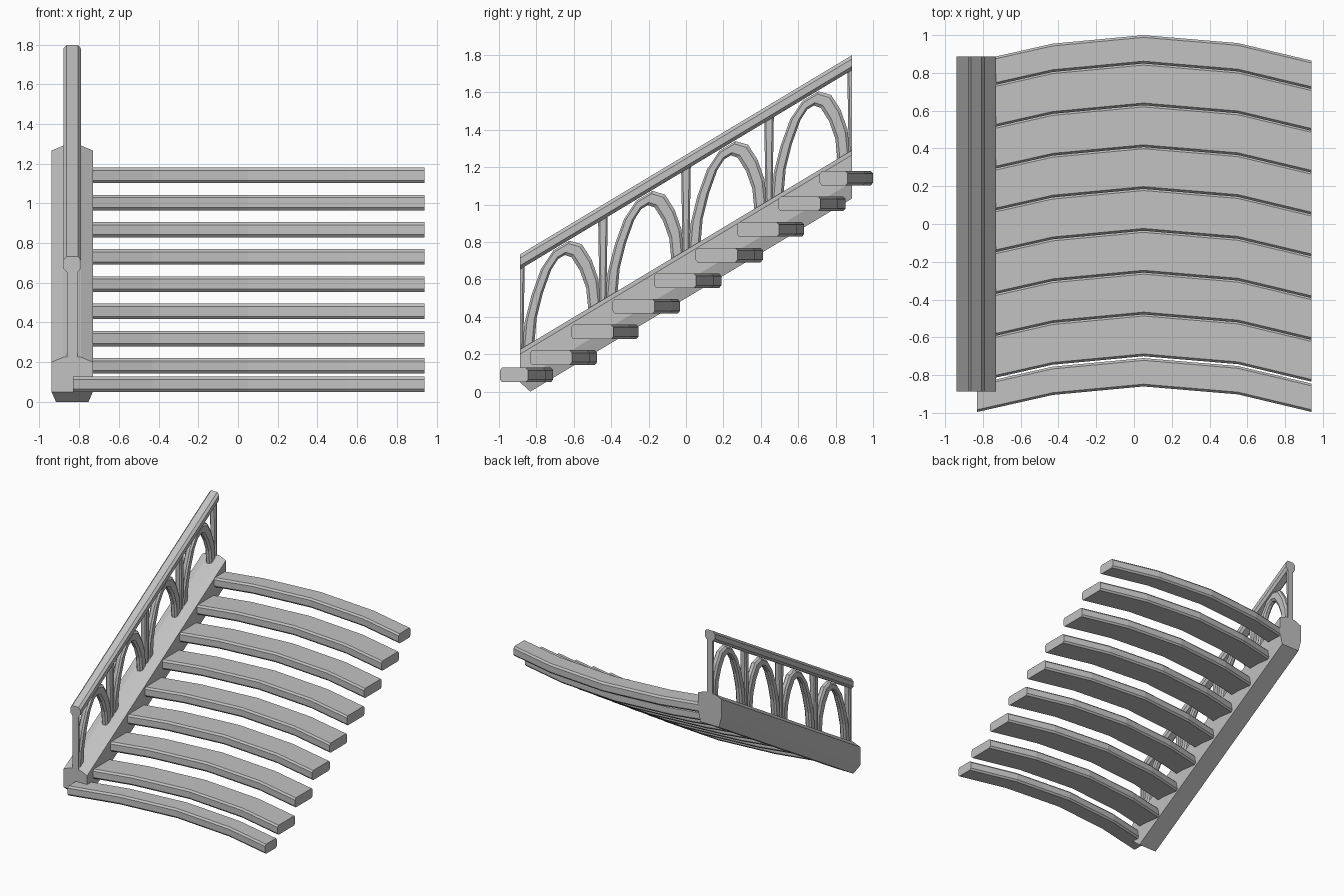
import bpy
import bmesh
from mathutils import Vector

cube = bpy.data.objects.get("Cube")
if cube:
    bpy.data.objects.remove(cube, do_unlink=True)

stone = bpy.data.materials.new("grey_stone")
stone.use_nodes = True
GREY = (0.54, 0.54, 0.54, 1)
stone.diffuse_color = GREY
stone.node_tree.nodes["Principled BSDF"].inputs["Base Color"].default_value = GREY

SLOPE = 0.6        # rise of the flight along y
END = 0.888        # half length of the beam and railing
RAIL_X = -0.835    # centre line of beam and railing
BAY = END / 2      # spacing of the posts


def rise(y):
    """Height gained along the flight, measured from its foot."""
    return SLOPE * (y + END)


def loft(name, rings, cut=None):
    """Skin a row of matching rings, cap both ends, optionally slice."""
    bm = bmesh.new()
    rows = [[bm.verts.new(p) for p in ring] for ring in rings]
    n = len(rows[0])
    for a, b in zip(rows, rows[1:]):
        for i in range(n):
            j = (i + 1) % n
            bm.faces.new((a[i], a[j], b[j], b[i]))
    bm.faces.new(rows[0])
    bm.faces.new(rows[-1])
    if cut:
        bmesh.ops.bisect_plane(bm, geom=bm.verts[:] + bm.edges[:] + bm.faces[:],
                               plane_co=cut[0], plane_no=cut[1], clear_outer=True)
        bmesh.ops.holes_fill(bm, edges=[e for e in bm.edges if e.is_boundary])
    bmesh.ops.recalc_face_normals(bm, faces=bm.faces)
    mesh = bpy.data.meshes.new(name)
    bm.to_mesh(mesh)
    bm.free()
    mesh.materials.append(stone)
    obj = bpy.data.objects.new(name, mesh)
    bpy.context.collection.objects.link(obj)
    return obj


def chamfered(w, h, cw, ch):
    """Octagonal outline: half sizes w and h with corners cut by cw and ch."""
    return [(w, ch - h), (w, h - ch), (w - cw, h), (cw - w, h),
            (-w, h - ch), (-w, ch - h), (cw - w, -h), (w - cw, -h)]


def sloped_bar(name, outline, cut=None):
    """Bar with vertical ends following the flight."""
    rings = [[(RAIL_X + x, y, z + rise(y)) for x, z in outline] for y in (-END, END)]
    return loft(name, rings, cut)


# Side beam, with its front toe cut off
beam = [(0.105, 0.055), (0.105, 0.2), (0.045, 0.225), (-0.045, 0.225),
        (-0.105, 0.2), (-0.105, 0.055), (-0.082, -0.033), (0.082, -0.033)]
sloped_bar("side_beam", beam, (Vector((0, -END, 0.05)), Vector((0, -0.05, -0.055))))

# Handrail
sloped_bar("handrail", [(x, z + 0.693) for x, z in chamfered(0.045, 0.04, 0.017, 0.02)])

# Curved treads: narrow at the foot and head, deep between
BEND = [(-0.83, -0.135), (-0.43, -0.045), (0.05, 0), (0.55, -0.042), (0.94, -0.135)]
for i in range(9):
    front = -0.86 if i == 0 else -0.7 + 0.2214 * (i - 1)
    base = 0.05 if i == 0 else 0.143 + 0.137 * (i - 1)
    half = 0.075 if i in (0, 8) else 0.1125
    tread = chamfered(half, 0.039, 0.012, 0.014)
    loft(f"tread_{i + 1}", [[(x, front + half + dy + y, base + 0.039 + z)
                            for y, z in tread] for x, dy in BEND])

# Tapered posts with chamfered corners, halved at the two ends
for i in range(5):
    mid = -END + BAY * i
    rings = []
    for half, h in ((0.018, 0.2), (0.026, 0.68)):
        ring = []
        for x, y in chamfered(0.026, half, 0.009, 0.009):
            y = max(-END, min(END, mid + y))
            ring.append((RAIL_X + x, y, h + rise(y)))
        rings.append(ring)
    loft(f"post_{i + 1}", rings)

# Pointed arches leaning with the flight
HALF = [(0.18, -0.04), (0.165, 0.12), (0.13, 0.24), (0.082, 0.345), (0.03, 0.392)]
path = [Vector((-y, z)) for y, z in HALF] + [Vector(p) for p in reversed(HALF)]
rib = chamfered(0.026, 0.033, 0.013, 0.013)
for i in range(4):
    mid = -END + BAY * (i + 0.5)
    rings = []
    for k, p in enumerate(path):
        along = (path[min(k + 1, len(path) - 1)] - path[max(k - 1, 0)]).normalized()
        side = Vector((-along.y, along.x))
        ring = []
        for x, d in rib:
            q = p + side * d
            y = mid + q.x
            ring.append((RAIL_X + x, y, 0.225 + q.y + rise(y)))
        rings.append(ring)
    loft(f"arch_{i + 1}", rings)
